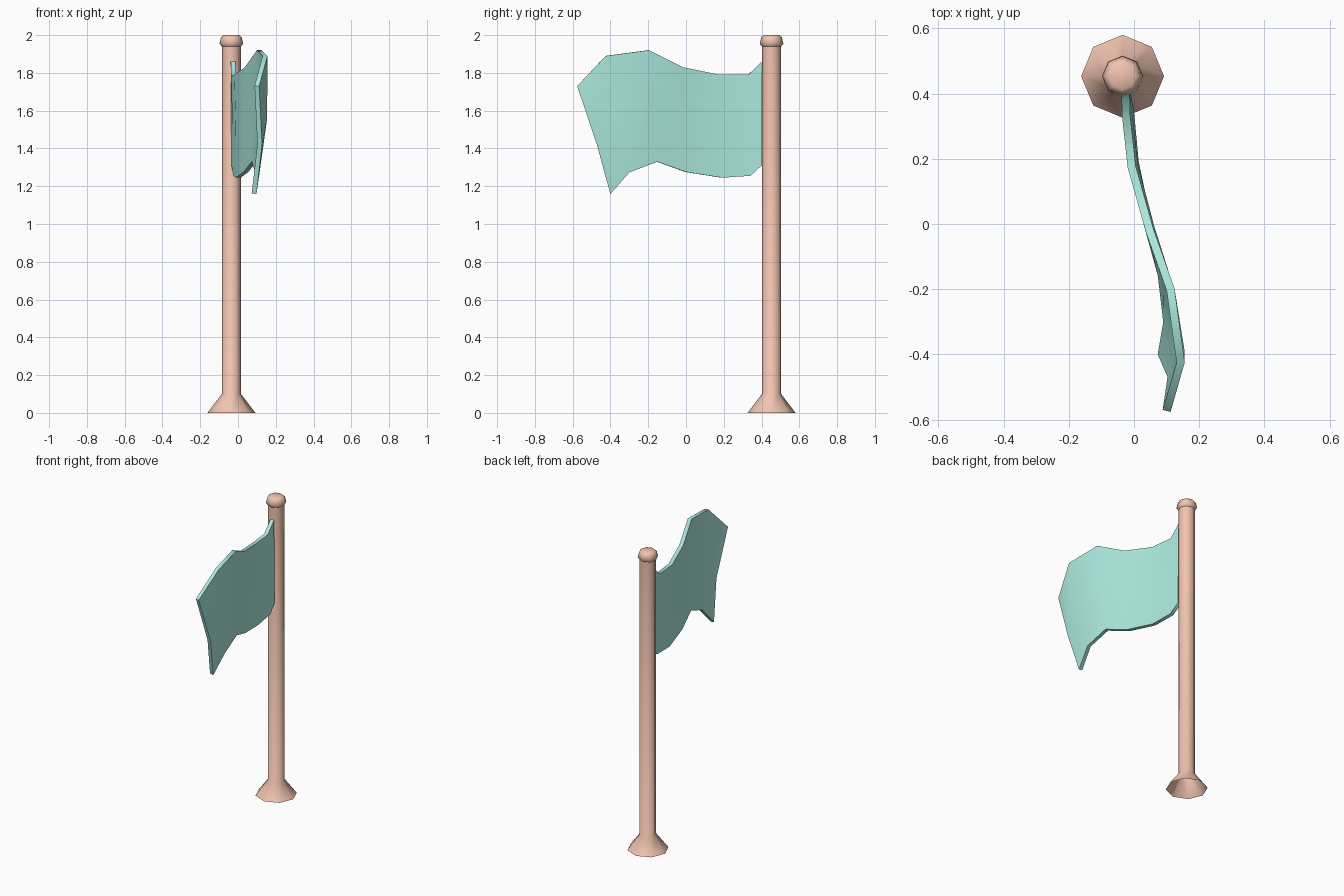
import bpy, math

if "Cube" in bpy.data.objects:
    bpy.data.objects.remove(bpy.data.objects["Cube"])

def material(name, rgb):
    m = bpy.data.materials.new(name)
    m.diffuse_color = (*rgb, 1)
    m.use_nodes = True
    m.node_tree.nodes["Principled BSDF"].inputs["Base Color"].default_value = m.diffuse_color
    return m

def add(name, verts, faces, mat):
    me = bpy.data.meshes.new(name)
    me.from_pydata(verts, [], faces)
    me.materials.append(mat)
    ob = bpy.data.objects.new(name, me)
    bpy.context.collection.objects.link(ob)
    return ob

def smooth(ob, degrees):
    bpy.ops.object.select_all(action='DESELECT')
    bpy.context.view_layer.objects.active = ob
    ob.select_set(True)
    bpy.ops.object.shade_smooth_by_angle(angle=math.radians(degrees))

def lathe(name, profile, centre, mat, n=8, cap_top=False):
    verts = [(centre[0] + r * math.cos(2 * math.pi * i / n),
              centre[1] + r * math.sin(2 * math.pi * i / n), z)
             for r, z in profile for i in range(n)]
    faces = [(k * n + i, k * n + (i + 1) % n, (k + 1) * n + (i + 1) % n, (k + 1) * n + i)
             for k in range(len(profile) - 1) for i in range(n)]
    if cap_top:
        faces.append(tuple(range(len(verts) - n, len(verts))))
    return add(name, verts, faces, mat)

wood = material("pole_orange", (0.88, 0.55, 0.43))
cloth = material("flag_teal", (0.42, 0.83, 0.75))
centre = (-0.035, 0.453)

# Pole with flared, open foot
pole = lathe("pole", [(0.127, 0), (0.051, 0.10), (0.051, 1.945)], centre, wood)
smooth(pole, 50)

# Rounded cap
cap = lathe("pole_cap", [(0.051, 1.94), (0.063, 1.955), (0.054, 1.99), (0.04, 2.0)],
            centre, wood, cap_top=True)
smooth(cap, 80)

# Waving flag: top, middle and bottom rows of (x, y, z)
top = [(-0.026, 0.40, 1.86), (-0.024, 0.33, 1.79), (-0.007, 0.175, 1.79), (0.048, -0.02, 1.83),
       (0.112, -0.20, 1.92), (0.143, -0.425, 1.89), (0.10, -0.573, 1.73)]
middle = [(-0.024, 0.402, 1.58), (-0.018, 0.335, 1.53), (0.0, 0.18, 1.52), (0.05, -0.01, 1.55),
          (0.104, -0.18, 1.62), (0.142, -0.385, 1.56), (0.115, -0.47, 1.42)]
bottom = [(-0.022, 0.40, 1.31), (-0.012, 0.34, 1.255), (0.002, 0.19, 1.245), (0.042, 0.0, 1.275),
          (0.085, -0.155, 1.33), (0.102, -0.30, 1.275), (0.085, -0.40, 1.16)]
w = len(top)
faces = [(r * w + i, (r + 1) * w + i, (r + 1) * w + i + 1, r * w + i + 1)
         for r in range(2) for i in range(w - 1)]
flag = add("flag", top + middle + bottom, faces, cloth)
solid = flag.modifiers.new("thickness", 'SOLIDIFY')
solid.thickness = 0.025
solid.offset = 0
bpy.context.view_layer.objects.active = flag
bpy.ops.object.modifier_apply(modifier="thickness")
smooth(flag, 50)
